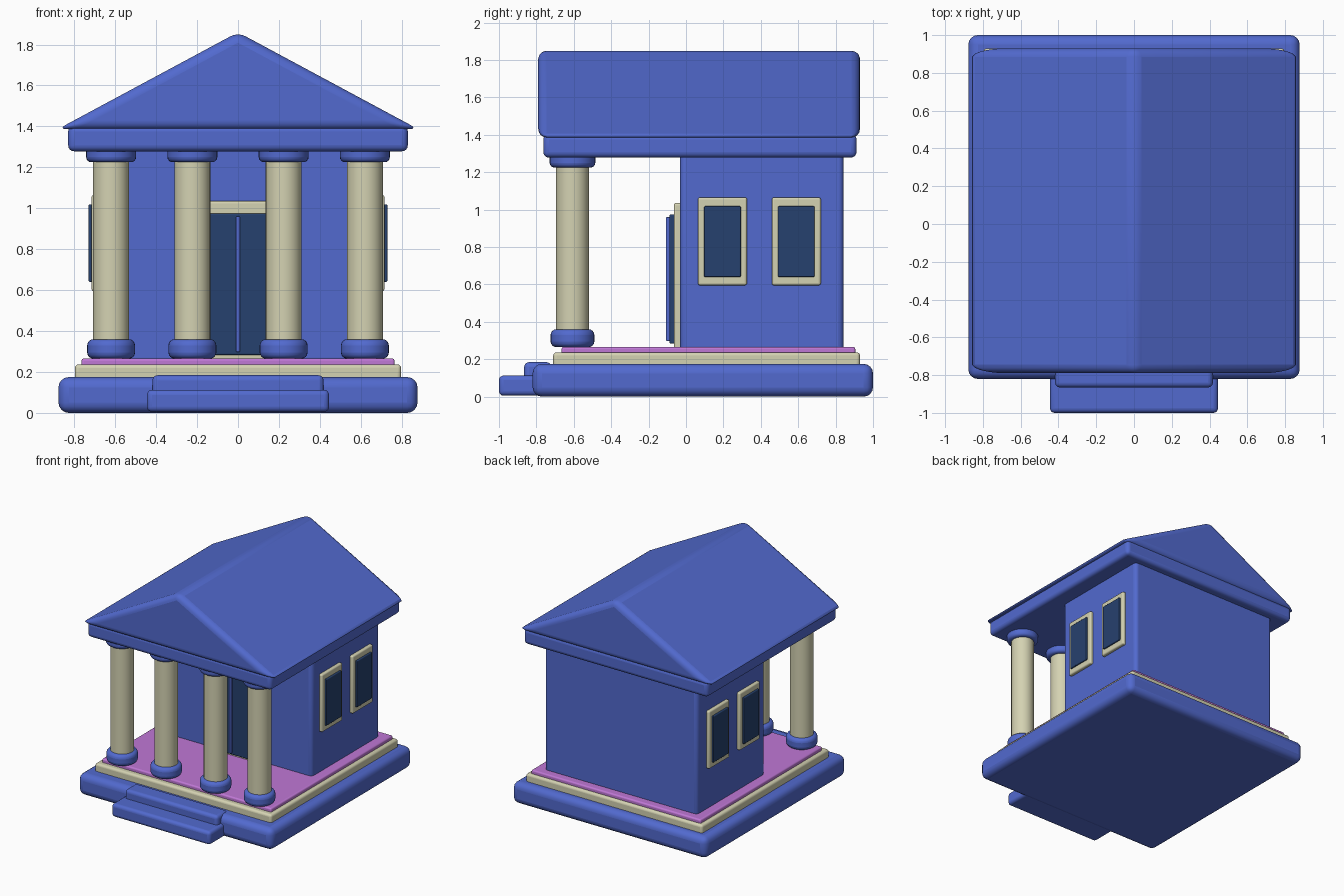
import bpy, bmesh, math

if "Cube" in bpy.data.objects:
    bpy.data.objects.remove(bpy.data.objects["Cube"])


def material(name, rgb):
    """Flat colour from 0-255 display values."""
    m = bpy.data.materials.new(name)
    lin = [((c / 255 + 0.055) / 1.055) ** 2.4 for c in rgb]
    m.diffuse_color = (*lin, 1)
    m.use_nodes = True
    m.node_tree.nodes["Principled BSDF"].inputs["Base Color"].default_value = m.diffuse_color
    return m


BLUE = material("blue", (82, 106, 207))
CREAM = material("cream", (212, 210, 178))
PINK = material("pink", (192, 120, 214))
NAVY = material("navy", (38, 65, 110))


def finish(name, bm, mat, bevel):
    bmesh.ops.recalc_face_normals(bm, faces=bm.faces)
    mesh = bpy.data.meshes.new(name)
    bm.to_mesh(mesh)
    bm.free()
    mesh.materials.append(mat)
    ob = bpy.data.objects.new(name, mesh)
    bpy.context.collection.objects.link(ob)
    if bevel:
        mod = ob.modifiers.new("round_edges", "BEVEL")
        mod.width = bevel
        mod.segments = 4
        mod.limit_method = "ANGLE"
        mod.angle_limit = math.radians(40)
    bpy.ops.object.select_all(action="DESELECT")
    ob.select_set(True)
    bpy.context.view_layer.objects.active = ob
    bpy.ops.object.shade_smooth_by_angle(angle=math.radians(40))
    return ob


def box(name, x, y, z, mat, bevel):
    """Rounded box from (min, max) ranges."""
    bm = bmesh.new()
    bmesh.ops.create_cube(bm, size=1)
    for v in bm.verts:
        for i, (lo, hi) in enumerate((x, y, z)):
            v.co[i] = hi if v.co[i] > 0 else lo
    return finish(name, bm, mat, bevel)


def drum(name, x, y, z, r, mat, bevel):
    """Rounded upright cylinder between two heights."""
    bm = bmesh.new()
    bmesh.ops.create_cone(bm, cap_ends=True, segments=32, radius1=r, radius2=r, depth=z[1] - z[0])
    bmesh.ops.translate(bm, verts=bm.verts, vec=(x, y, (z[0] + z[1]) / 2))
    return finish(name, bm, mat, bevel)


# Stepped platform
box("base_slab", (-0.877, 0.877), (-0.82, 1.0), (0, 0.175), BLUE, 0.05)
box("lower_step", (-0.445, 0.445), (-1.0, -0.72), (0.005, 0.113), BLUE, 0.025)
box("upper_step", (-0.418, 0.418), (-0.865, -0.72), (0.01, 0.184), BLUE, 0.025)
box("cream_plinth", (-0.797, 0.797), (-0.71, 0.93), (0.15, 0.237), CREAM, 0.018)
box("pink_floor", (-0.765, 0.765), (-0.665, 0.905), (0.2, 0.266), PINK, 0.012)

# Main hall
box("hall", (-0.69, 0.69), (-0.032, 0.842), (0.24, 1.33), BLUE, 0.03)

# Door
box("door_frame", (-0.24, 0.24), (-0.065, 0.0), (0.25, 1.035), CREAM, 0.012)
box("door_panel", (-0.185, 0.185), (-0.088, 0.0), (0.283, 0.975), NAVY, 0.008)
box("door_centre_strip", (-0.01, 0.01), (-0.107, -0.07), (0.297, 0.96), BLUE, 0.006)

# Side windows
for side, s in (("left", -1), ("right", 1)):
    for i, y in enumerate((0.195, 0.59)):
        fx = sorted((s * 0.66, s * 0.716))
        gx = sorted((s * 0.67, s * 0.73))
        box(f"window_frame_{side}_{i}", fx, (y - 0.131, y + 0.131), (0.595, 1.065), CREAM, 0.012)
        box(f"window_glass_{side}_{i}", gx, (y - 0.098, y + 0.098), (0.64, 1.018), NAVY, 0.006)

# Columns
for i, x in enumerate((-0.62, -0.223, 0.223, 0.62)):
    drum(f"column_base_{i}", x, -0.607, (0.265, 0.36), 0.117, BLUE, 0.03)
    drum(f"column_shaft_{i}", x, -0.607, (0.3, 1.26), 0.088, CREAM, 0)
    drum(f"column_capital_{i}", x, -0.607, (1.225, 1.31), 0.122, BLUE, 0.025)

# Entablature
box("entablature", (-0.83, 0.83), (-0.763, 0.912), (1.278, 1.405), BLUE, 0.03)

# Gable roof prism
bm = bmesh.new()
profile = [(-0.882, 1.386), (0.882, 1.386), (0, 1.86)]
face = bm.faces.new([bm.verts.new((x, -0.79, z)) for x, z in profile])
ext = bmesh.ops.extrude_face_region(bm, geom=[face])["geom"]
bmesh.ops.translate(bm, verts=[g for g in ext if isinstance(g, bmesh.types.BMVert)], vec=(0, 1.72, 0))
finish("gable_roof", bm, BLUE, 0.045)
